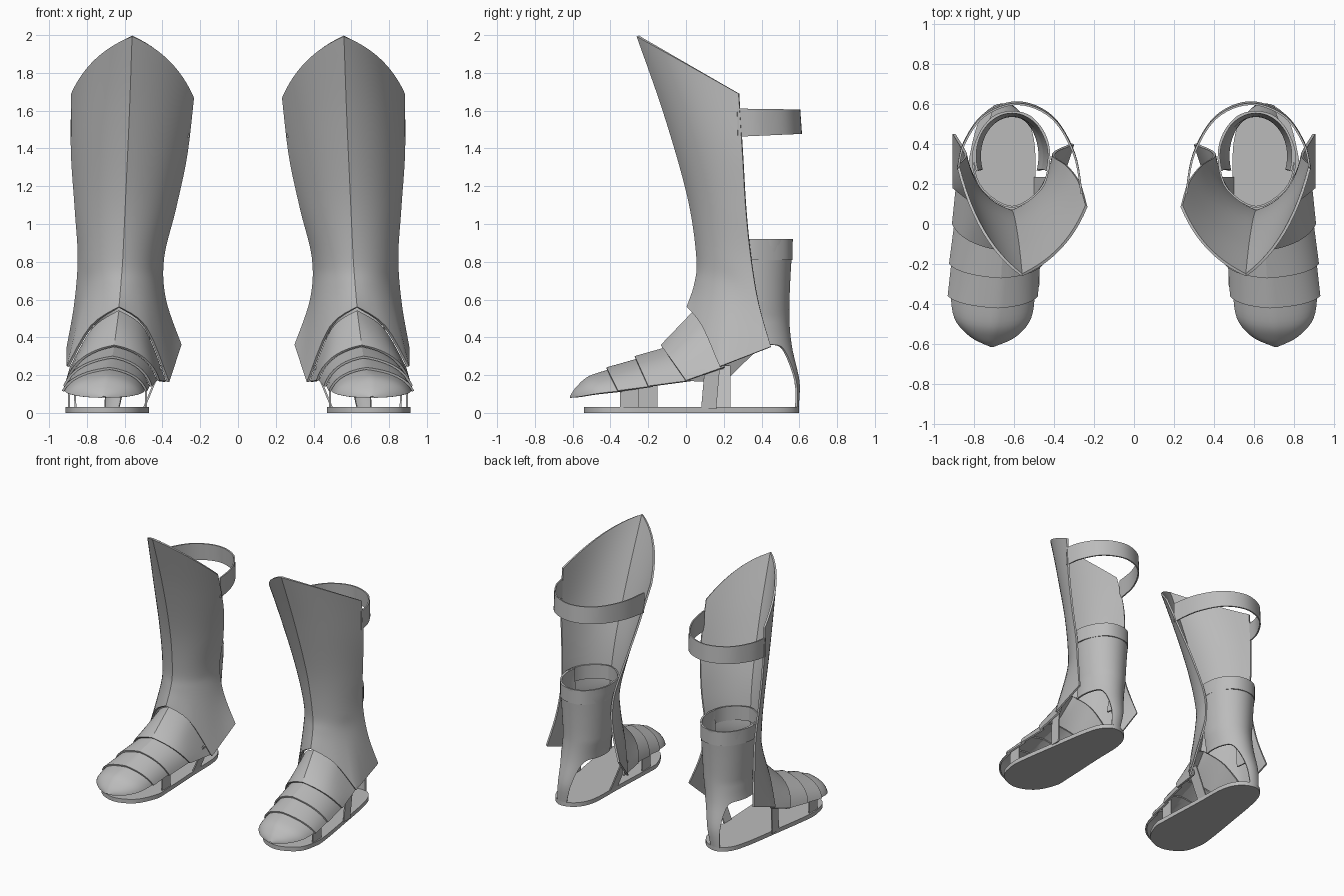
import bpy, bmesh, math
from mathutils import Vector

if "Cube" in bpy.data.objects:
    bpy.data.objects.remove(bpy.data.objects["Cube"], do_unlink=True)

steel = bpy.data.materials.new("grey_steel")
steel.use_nodes = True
steel.diffuse_color = (0.5, 0.5, 0.5, 1)
steel.node_tree.nodes["Principled BSDF"].inputs["Base Color"].default_value = (0.5, 0.5, 0.5, 1)

SIDE = 12  # steps from ridge to one edge


def finish(name, bm, thickness):
    """Turn a bmesh of one boot into a mirrored, thickened, smooth object."""
    bmesh.ops.recalc_face_normals(bm, faces=bm.faces)
    mesh = bpy.data.meshes.new(name)
    bm.to_mesh(mesh)
    bm.free()
    mesh.materials.append(steel)
    obj = bpy.data.objects.new(name, mesh)
    bpy.context.collection.objects.link(obj)
    if thickness:
        solid = obj.modifiers.new("thickness", 'SOLIDIFY')
        solid.thickness = thickness
        solid.offset = 0
    mirror = obj.modifiers.new("pair", 'MIRROR')
    mirror.use_mirror_merge = False
    bpy.ops.object.select_all(action='DESELECT')
    obj.select_set(True)
    bpy.context.view_layer.objects.active = obj
    bpy.ops.object.convert(target='MESH')
    bpy.ops.object.shade_smooth_by_angle(angle=math.radians(22))


def grid(name, rows, thickness=0.012, closed=False):
    """Skin a sheet through rows of points."""
    bm = bmesh.new()
    verts = [[bm.verts.new(p) for p in row] for row in rows]
    count = len(rows[0])
    for a, b in zip(verts, verts[1:]):
        for i in range(count if closed else count - 1):
            j = (i + 1) % count
            bm.faces.new((a[i], a[j], b[j], b[i]))
    finish(name, bm, thickness)


def spline(points, steps, closed=False):
    """Smooth curve through the points."""
    pts = [Vector(p) for p in points]
    n = len(pts)
    get = (lambda i: pts[i % n]) if closed else (lambda i: pts[max(0, min(n - 1, i))])
    out = []
    for i in range(n if closed else n - 1):
        p, q, r, s = (get(i + k) for k in (-1, 0, 1, 2))
        for t in (k / steps for k in range(steps)):
            out.append(q + (r - p) * t / 2 + (p * 2 - q * 5 + r * 4 - s) * t * t / 2
                       + (q * 3 - p - r * 3 + s) * t ** 3 / 2)
    return out if closed else out + [pts[-1]]


def bow(ridge, edge, full):
    """Curve from the ridge round to an edge; full sets how square it bulges."""
    ridge, edge = Vector(ridge), Vector(edge)
    mid = (ridge + edge) / 2
    ctrl = mid.lerp(Vector((edge.x, ridge.y, ridge.z)), full)
    ts = [i / SIDE for i in range(SIDE + 1)]
    return [ridge * (1 - t) ** 2 + ctrl * 2 * t * (1 - t) + edge * t * t for t in ts]


def join(left, right):
    return left[:0:-1] + right


def arch(inner, ridge, outer, full):
    return join(bow(ridge, inner, full), bow(ridge, outer, full))


def tuck(row):
    """Shrink a row a little so that it slides under the next plate."""
    base = (row[0] + row[-1]) / 2
    return [p.lerp(base, 0.06) + Vector((0, 0.025, 0)) for p in row]


def loft(rows, steps):
    columns = [spline(col, steps) for col in zip(*rows)]
    return list(zip(*columns))


# Shin plate: rows from the pointed knee down to the ankle
shin = [arch(*r) for r in (
    ((.238, .09, 1.67), (.56, -.255, 1.995), (.877, .28, 1.69), .4),
    ((.275, .21, 1.36), (.575, -.11, 1.58), (.878, .3, 1.38), .48),
    ((.335, .29, 1.08), (.595, .015, 1.14), (.858, .318, 1.08), .55),
    ((.398, .335, .82), (.61, .062, .82), (.842, .345, .82), .62),
    ((.388, .365, .6), (.62, .05, .68), (.86, .385, .58), .62))]

# Lower hem: arch over the instep, then straight back to the ankle point
TAIL = SIDE // 3
TIP = (.63, .01, .56)
INNER_HEM = [TIP, (.49, .088, .455), (.37, .2, .163)]
OUTER_HEM = [TIP, (.775, .088, .46), (.9, .18, .245)]


def hem(path, corner):
    low, corner = Vector(path[-1]), Vector(corner)
    return spline(path, (SIDE - TAIL) // 2) + [low.lerp(corner, (i + 1) / TAIL) for i in range(TAIL)]


shin.append(join(hem(INNER_HEM, (.305, .4, .36)), hem(OUTER_HEM, (.9, .45, .35))))
grid("shin_plate", loft(shin, 7), 0.014)

# Toe cap and overlapping foot plates
fronts = [arch(*r) for r in (
    ((.486, -.36, .115), (.68, -.42, .235), (.927, -.36, .115), .62),
    ((.46, -.2, .14), (.665, -.27, .295), (.92, -.2, .14), .62),
    ((.42, 0, .17), (.655, -.13, .355), (.905, 0, .17), .6))]
fronts.append(join(spline(INNER_HEM, SIDE // 2), spline(OUTER_HEM, SIDE // 2)))
cap = [arch(*r) for r in (
    ((.7, -.607, .08), (.71, -.61, .085), (.72, -.607, .08), .6),
    ((.595, -.56, .085), (.71, -.575, .135), (.815, -.56, .085), .6),
    ((.52, -.47, .1), (.7, -.51, .19), (.893, -.47, .1), .6))]
grid("toe_cap", loft(cap + [tuck(fronts[0])], 5))
for name, front, back in zip(("toe_plate", "middle_plate", "instep_plate"), fronts, fronts[1:]):
    grid(name, loft([front, tuck(back)], 4))

# Sole
outline = spline([(x, y, 0) for x, y in (
    (.71, -.54), (.86, -.47), (.908, -.33), (.905, -.2), (.86, .1), (.81, .4), (.76, .54),
    (.67, .597), (.56, .55), (.5, .42), (.49, .15), (.475, -.2), (.48, -.33), (.56, -.48))], 5, True)
bm = bmesh.new()
face = bm.faces.new([bm.verts.new(p) for p in outline])
top = bmesh.ops.extrude_face_region(bm, geom=[face])["geom"]
bmesh.ops.translate(bm, vec=(0, 0, .032), verts=[v for v in top if isinstance(v, bmesh.types.BMVert)])
finish("sole", bm, 0)

# Heel guard: half tube whose lower hem narrows into a strip down to the sole
CENTRE = .34
profile = spline([(0, y, z) for y, z in (
    (.56, .92), (.546, .7), (.541, .5), (.555, .35), (.585, .22), (.597, .14), (.59, .02))], 8)


def back_at(z):
    for a, b in zip(profile, profile[1:]):
        if a.z >= z >= b.z:
            return a.y + (b.y - a.y) * (a.z - z) / (a.z - b.z)
    return profile[-1].y


def heel_column(angle):
    reach = max(0, min(1, (62 - abs(angle)) / 48))
    bottom = .36 - .33 * reach ** 4
    a = math.radians(angle)
    points = []
    for i in range(25):
        z = .92 + (bottom - .92) * i / 24
        x = .61 + .06 * max(0, 1 - z / .5)
        radius = .155 + .03 * max(0, min(1, (z - .4) / .45))
        points.append((x + radius * math.sin(a), CENTRE + (back_at(z) - CENTRE) * math.cos(a), z))
    return points


grid("heel_guard", [heel_column(a) for a in range(-110, 111, 2)])

# Ankle band round the top of the heel guard, pointed where it meets the shin ridge
band = [(.61, .085), (.47, .17), (.425, .3), (.44, .42), (.51, .53), (.61, .56),
        (.71, .53), (.785, .42), (.805, .3), (.755, .17)]
ring = spline([(x, y, 0) for x, y in band], 4, True)
grid("ankle_band", [[p + Vector((0, 0, z)) for p in ring] for z in (.81, .92)], 0.01, True)

# Calf strap
loop = spline([(x, y, 0) for x, y in (
    (.262, .15), (.3, .35), (.41, .53), (.58, .6), (.75, .54), (.85, .4), (.88, .27))], 6)
grid("calf_strap", [[Vector((p.x, p.y * stretch, z + lean * p.y)) for p in loop]
                    for z, lean, stretch in ((1.45, .045, 1.015), (1.615, -.015, 1))], 0.01)

# Short straps holding the plates to the sole
for name, foot, head, width in (
        ("outer_toe_strap", (.895, -.3, .02), (.895, -.3, .15), .1),
        ("inner_toe_strap", (.488, -.2, .02), (.488, -.2, .16), .1),
        ("outer_arch_strap", (.86, .12, .02), (.87, .14, .25), .08),
        ("inner_arch_strap", (.5, .19, .02), (.405, .19, .25), .09)):
    half = Vector((0, width / 2, 0))
    grid(name, [[Vector(p) - half, Vector(p) + half] for p in (foot, head)], 0.01)
